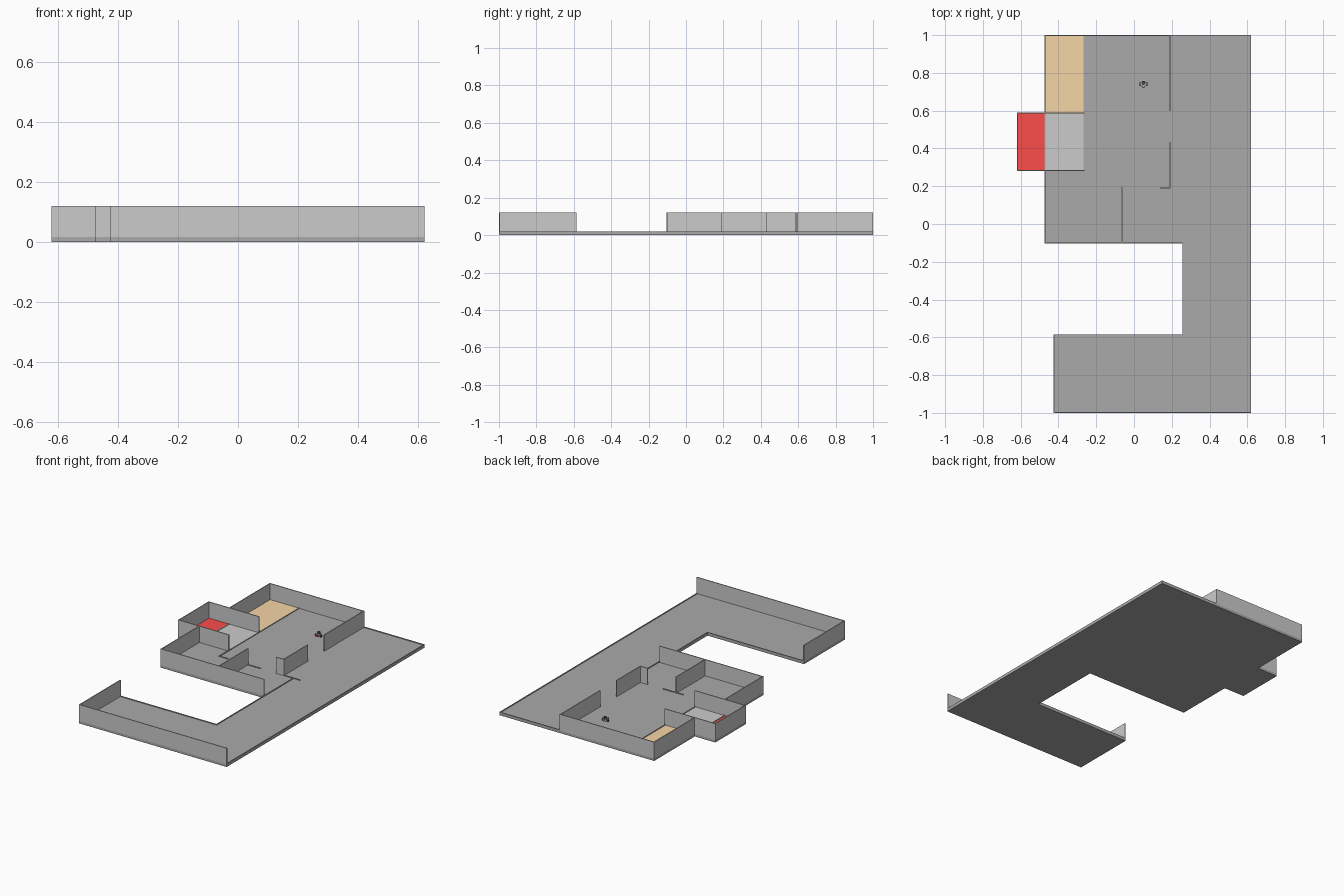
import bpy, bmesh
from mathutils import Matrix, Vector

if "Cube" in bpy.data.objects:
    bpy.data.objects.remove(bpy.data.objects["Cube"])

FLOOR, CURB, TOP = 0.016, 0.02, 0.12   # floor level, curb level, wall top


def material(name, rgb):
    m = bpy.data.materials.new(name)
    m.diffuse_color = (*rgb, 1)
    m.use_nodes = True
    m.node_tree.nodes["Principled BSDF"].inputs["Base Color"].default_value = m.diffuse_color
    return m


def finish(bm, name, mat=None):
    bmesh.ops.recalc_face_normals(bm, faces=bm.faces)
    me = bpy.data.meshes.new(name)
    bm.to_mesh(me)
    bm.free()
    ob = bpy.data.objects.new(name, me)
    bpy.context.collection.objects.link(ob)
    if mat:
        me.materials.append(mat)
    return ob


def prism(name, pts, z0, z1, mat=None):
    bm = bmesh.new()
    f = bm.faces.new([bm.verts.new((x, y, z0)) for x, y in pts])
    r = bmesh.ops.extrude_face_region(bm, geom=[f])
    bmesh.ops.translate(bm, vec=(0, 0, z1 - z0),
                        verts=[v for v in r['geom'] if isinstance(v, bmesh.types.BMVert)])
    return finish(bm, name, mat)


def slab(name, x0, x1, y0, y1, z0, z1, mat=None):
    return prism(name, [(x0, y0), (x1, y0), (x1, y1), (x0, y1)], z0, z1, mat)


def strip(name, seg, thick, z0, z1, mat=None):
    # axis-aligned wall or curb along a centre line
    x0, y0, x1, y1 = seg
    h = thick / 2
    return slab(name, min(x0, x1) - h, max(x0, x1) + h,
                min(y0, y1) - h, max(y0, y1) + h, z0, z1, mat)


def cylinder(name, r, depth, loc, axis='Z', mat=None, sides=16):
    bm = bmesh.new()
    rot = Matrix() if axis == 'Z' else Matrix.Rotation(1.5708, 4, 'Y')
    bmesh.ops.create_cone(bm, cap_ends=True, segments=sides, radius1=r, radius2=r,
                          depth=depth, matrix=Matrix.Translation(Vector(loc)) @ rot)
    return finish(bm, name, mat)


floor_grey = material("floor_grey", (0.4, 0.4, 0.4))
dark = material("dark", (0.08, 0.08, 0.09))
red = material("red", (0.95, 0.075, 0.07))
tan = material("tan", (0.92, 0.67, 0.38))

# Floor slab
outline = [(-0.475, 1), (0.62, 1), (0.62, -1), (-0.425, -1), (-0.425, -0.585),
           (0.257, -0.585), (0.257, -0.103), (-0.475, -0.103), (-0.475, 0.28),
           (-0.62, 0.28), (-0.62, 0.59), (-0.475, 0.59)]
prism("floor", outline, 0, FLOOR, floor_grey)

# Coloured floor panels
slab("tan_floor", -0.472, -0.265, 0.59, 0.997, FLOOR - 0.002, FLOOR + 0.001, tan)
slab("light_floor", -0.475, -0.265, 0.28, 0.59, FLOOR - 0.002, FLOOR + 0.001)
slab("red_floor", -0.617, -0.475, 0.283, 0.587, FLOOR - 0.002, FLOOR + 0.001, red)

# Full-height walls
walls = [
    (-0.472, 0.997, 0.19, 0.997), (-0.472, 0.59, -0.472, 0.997),
    (0.19, 0.6, 0.19, 0.997), (0.19, 0.193, 0.19, 0.43), (0.14, 0.19, 0.19, 0.19),
    (-0.617, 0.587, -0.265, 0.587), (-0.617, 0.283, -0.265, 0.283),
    (-0.617, 0.283, -0.617, 0.587),
    (-0.472, -0.1, -0.472, 0.28), (-0.472, -0.1, 0.254, -0.1),
    (-0.065, -0.1, -0.065, 0.19),
    (-0.422, -0.997, 0.617, -0.997), (-0.422, -0.997, -0.422, -0.588),
]
for i, seg in enumerate(walls):
    strip(f"wall_{i + 1}", seg, 0.006, FLOOR, TOP)

# Low curbs on the open edges and room borders
curbs = [
    (0.617, -0.997, 0.617, 0.997), (0.19, 0.997, 0.617, 0.997),
    (-0.422, -0.588, 0.26, -0.588), (0.26, -0.588, 0.26, 0.19),
    (-0.265, 0.19, -0.265, 0.997), (-0.472, 0.283, -0.472, 0.587),
    (-0.265, 0.19, -0.205, 0.19), (-0.11, 0.19, 0.025, 0.19), (0.14, 0.19, 0.305, 0.19),
]
for i, seg in enumerate(curbs):
    strip(f"curb_{i + 1}", seg, 0.006, FLOOR, CURB, floor_grey)

# Small wheeled device standing in the main room
cx, cy = 0.05, 0.742
cylinder("device_base", 0.016, 0.012, (cx, cy, 0.028), mat=floor_grey)
cylinder("device_top", 0.009, 0.012, (cx, cy + 0.004, 0.04), mat=dark)
slab("device_front", cx - 0.005, cx + 0.005, cy - 0.022, cy - 0.012, 0.024, 0.034, red)
for side, s in (("left", -1), ("right", 1)):
    cylinder(f"device_wheel_{side}", 0.008, 0.005, (cx + s * 0.018, cy, FLOOR + 0.008),
             'X', dark)
